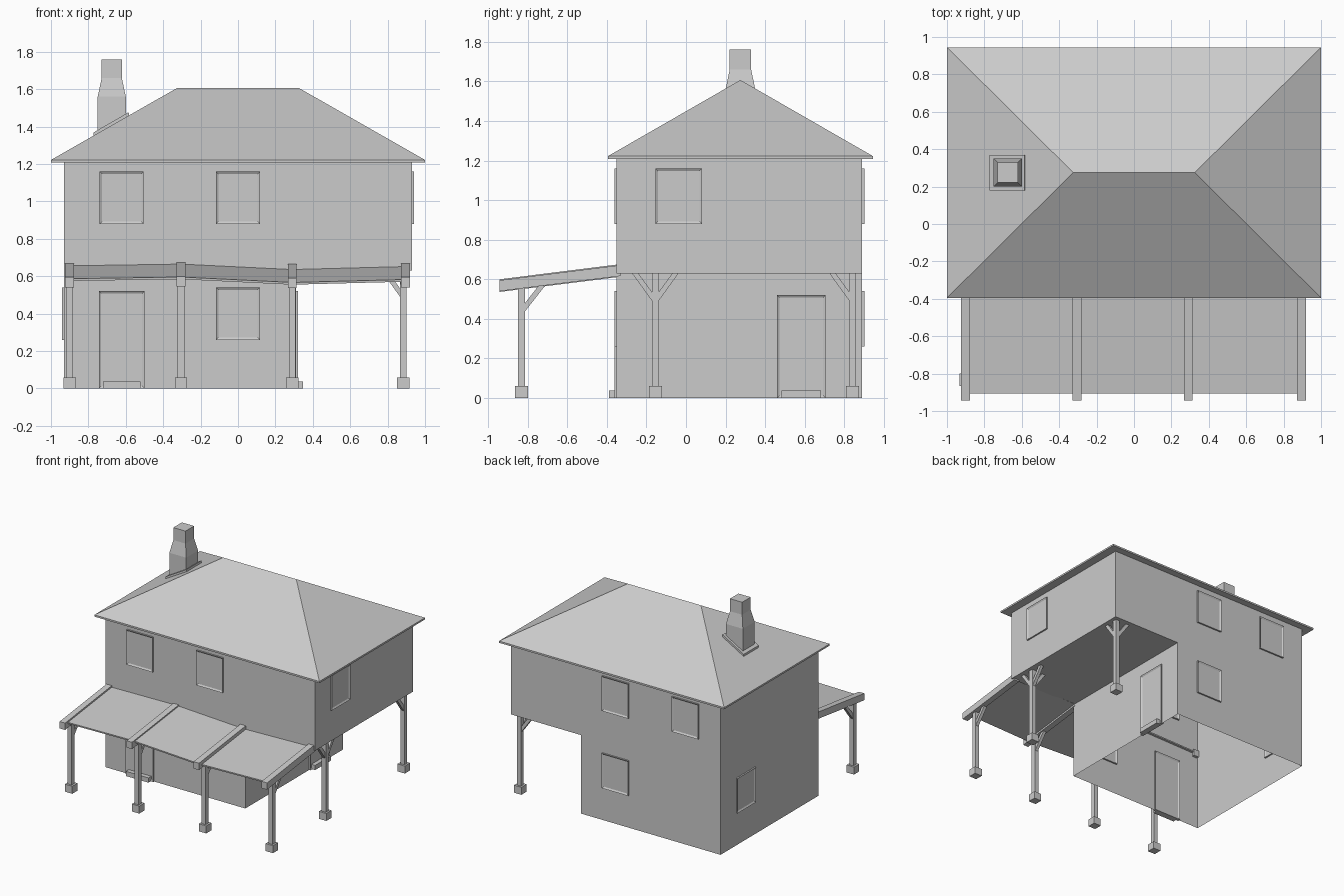
import bpy, bmesh
from mathutils import Vector, Matrix

cube = bpy.data.objects.get("Cube")
if cube:
    bpy.data.objects.remove(cube, do_unlink=True)

grey = bpy.data.materials.new("plain_grey")
grey.use_nodes = True
GREY = (0.6, 0.6, 0.6, 1)
grey.diffuse_color = GREY
grey.node_tree.nodes["Principled BSDF"].inputs["Base Color"].default_value = GREY


def finish(name, bm):
    bmesh.ops.recalc_face_normals(bm, faces=bm.faces)
    mesh = bpy.data.meshes.new(name)
    bm.to_mesh(mesh)
    bm.free()
    mesh.materials.append(grey)
    ob = bpy.data.objects.new(name, mesh)
    bpy.context.collection.objects.link(ob)
    return ob


def box_bm(lo, hi):
    lo, hi = Vector(lo), Vector(hi)
    bm = bmesh.new()
    bmesh.ops.create_cube(bm, size=1, matrix=Matrix.Translation((lo + hi) / 2)
                          @ Matrix.Diagonal((hi - lo).to_4d()))
    return bm


def box(name, lo, hi):
    return finish(name, box_bm(lo, hi))


def bar(name, a, b, w):
    """Square bar between two points."""
    a, b = Vector(a), Vector(b)
    bm = bmesh.new()
    rot = (b - a).to_track_quat('Z', 'Y').to_matrix().to_4x4()
    bmesh.ops.create_cube(bm, size=1, matrix=Matrix.Translation((a + b) / 2) @ rot
                          @ Matrix.Diagonal((w, w, (b - a).length, 1)))
    return finish(name, bm)


def prism(profile, offset):
    """Closed solid made by pushing a flat outline along an offset."""
    bm = bmesh.new()
    face = bm.faces.new([bm.verts.new(p) for p in profile])
    out = bmesh.ops.extrude_face_region(bm, geom=[face], use_keep_orig=True)
    bmesh.ops.translate(bm, vec=offset,
                        verts=[v for v in out["geom"] if isinstance(v, bmesh.types.BMVert)])
    return bm


def hull(name, points):
    bm = bmesh.new()
    for p in points:
        bm.verts.new(p)
    bmesh.ops.convex_hull(bm, input=bm.verts)
    bmesh.ops.dissolve_limit(bm, angle_limit=0.01, verts=bm.verts, edges=bm.edges)
    return finish(name, bm)


# Walls: upper storey overhangs the ground floor, open below and under the roof
W, FRONT, BACK, SIDE, FLOOR, EAVE = 0.93, -0.35, 0.89, 0.31, 0.63, 1.21
outline = [(-W, 0), (SIDE, 0), (SIDE, FLOOR), (W, FLOOR), (W, EAVE), (-W, EAVE)]
walls = prism([(x, FRONT, z) for x, z in outline], (0, BACK - FRONT, 0))
bmesh.ops.recalc_face_normals(walls, faces=walls.faces)
open_ends = [f for f in walls.faces if abs(f.normal.z) > 0.9
             and f.calc_center_median().z in (0, f.calc_center_median().z)
             and abs(f.calc_center_median().z - FLOOR) > 0.1]
bmesh.ops.delete(walls, geom=open_ends, context='FACES')
finish("house_walls", walls)

# Hipped roof
eaves = [(x, y, z) for x in (-1, 1) for y in (-0.395, 0.945) for z in (1.208, 1.222)]
hull("hipped_roof", eaves + [(-0.325, 0.275, 1.607), (0.325, 0.275, 1.607)])

# Chimney with a tapered neck and a sloping collar
cx, cy = -0.675, 0.275
bm = bmesh.new()
rings = []
for z, r in ((1.34, 0.075), (1.56, 0.075), (1.66, 0.054), (1.76, 0.054)):
    rings.append([bm.verts.new((cx + sx * r, cy + sy * r, z))
                  for sx, sy in ((-1, -1), (1, -1), (1, 1), (-1, 1))])
for low, high in zip(rings, rings[1:]):
    for i in range(4):
        j = (i + 1) % 4
        bm.faces.new((low[i], low[j], high[j], high[i]))
bm.faces.new(rings[-1])
bm.faces.new(rings[0])
finish("chimney", bm)
collar = [(-0.772, 0.18, 1.34), (-0.58, 0.18, 1.45), (-0.585, 0.18, 1.477), (-0.772, 0.18, 1.369)]
finish("chimney_collar", prism(collar, (0, 0.19, 0)))


# Framed windows and doors, recessed on both sides of the wall
def opening(name, axis, wall, u, z0, z1, width=0.235, t=0.012):
    lo, hi = [0, 0, z0], [0, 0, z1]
    lo[axis], hi[axis] = wall - t, wall + t
    lo[1 - axis], hi[1 - axis] = u - width / 2, u + width / 2
    bm = box_bm(lo, hi)
    bm.normal_update()
    faces = [f for f in bm.faces if abs(f.normal[axis]) > 0.9]
    bmesh.ops.inset_individual(bm, faces=faces, thickness=0.018, depth=-0.008)
    finish(name, bm)


UP, DOWN, DOOR = (0.88, 1.16), (0.26, 0.54), (0, 0.52)
for side, y in (("front", FRONT), ("back", BACK)):
    opening(side + "_upper_window_outer", 1, y, -0.622, *UP)
    opening(side + "_upper_window_inner", 1, y, 0, *UP)
    opening(side + "_lower_window", 1, y, 0, *DOWN)
opening("left_upper_window", 0, W, -0.037, *UP)
opening("right_lower_window", 0, -W, 0.573, *DOWN)
opening("front_door", 1, FRONT, -0.622, *DOOR, width=0.245)
opening("side_door", 0, SIDE, 0.583, *DOOR, width=0.245)
box("front_door_step", (-0.722, -0.39, 0), (-0.522, FRONT, 0.038))
box("side_door_step", (SIDE, 0.483, 0), (0.347, 0.683, 0.038))


# Posts on stone footings
def post(name, x, y, top):
    box(name + "_footing", (x - 0.033, y - 0.033, 0), (x + 0.033, y + 0.033, 0.06))
    box(name, (x - 0.018, y - 0.018, 0.05), (x + 0.018, y + 0.018, top))


# Porch: four sloping rafters on braced posts
rafters = [(-0.9, 0), (-0.305, 0.005), (0.29, -0.004), (0.895, 0)]
for i, (x, dz) in enumerate(rafters, 1):
    px = min(x, 0.883)
    side = [(x - 0.024, y, z + dz) for y, z in
            ((-0.943, 0.54), (-0.33, 0.617), (-0.33, 0.672), (-0.943, 0.595))]
    finish(f"porch_rafter_{i}", prism(side, (0.048, 0, 0)))
    post(f"porch_post_{i}", px, -0.832, 0.56)
    bar(f"porch_brace_{i}", (px, -0.832, 0.435), (px, -0.725, 0.572), 0.026)

# Porch roof sheet, slightly uneven between the rafters
bm = bmesh.new()
edges = [[bm.verts.new((x, y, z + h)) for x, h in
          ((-0.9, 0), (-0.305, 0.009), (0.29, -0.02), (0.9, -0.004))]
         for y, z in ((-0.907, 0.587), (-0.335, 0.658))]
for i in range(3):
    bm.faces.new((edges[0][i], edges[0][i + 1], edges[1][i + 1], edges[1][i]))
sheet = finish("porch_roof", bm)
thick = sheet.modifiers.new("thickness", 'SOLIDIFY')
thick.thickness = 0.012
thick.offset = -1

# Posts and diagonal braces under the overhang
X = 0.883
for label, y, leans in (("front", -0.155, ((0, 1), (0, -1), (-1, 0))),
                        ("back", 0.842, ((0, -1), (-1, 0)))):
    post(f"overhang_{label}_post", X, y, FLOOR)
    for i, (dx, dy) in enumerate(leans, 1):
        bar(f"overhang_{label}_brace_{i}", (X, y, 0.49),
            (X + dx * 0.105, y + dy * 0.105, 0.635), 0.026)
